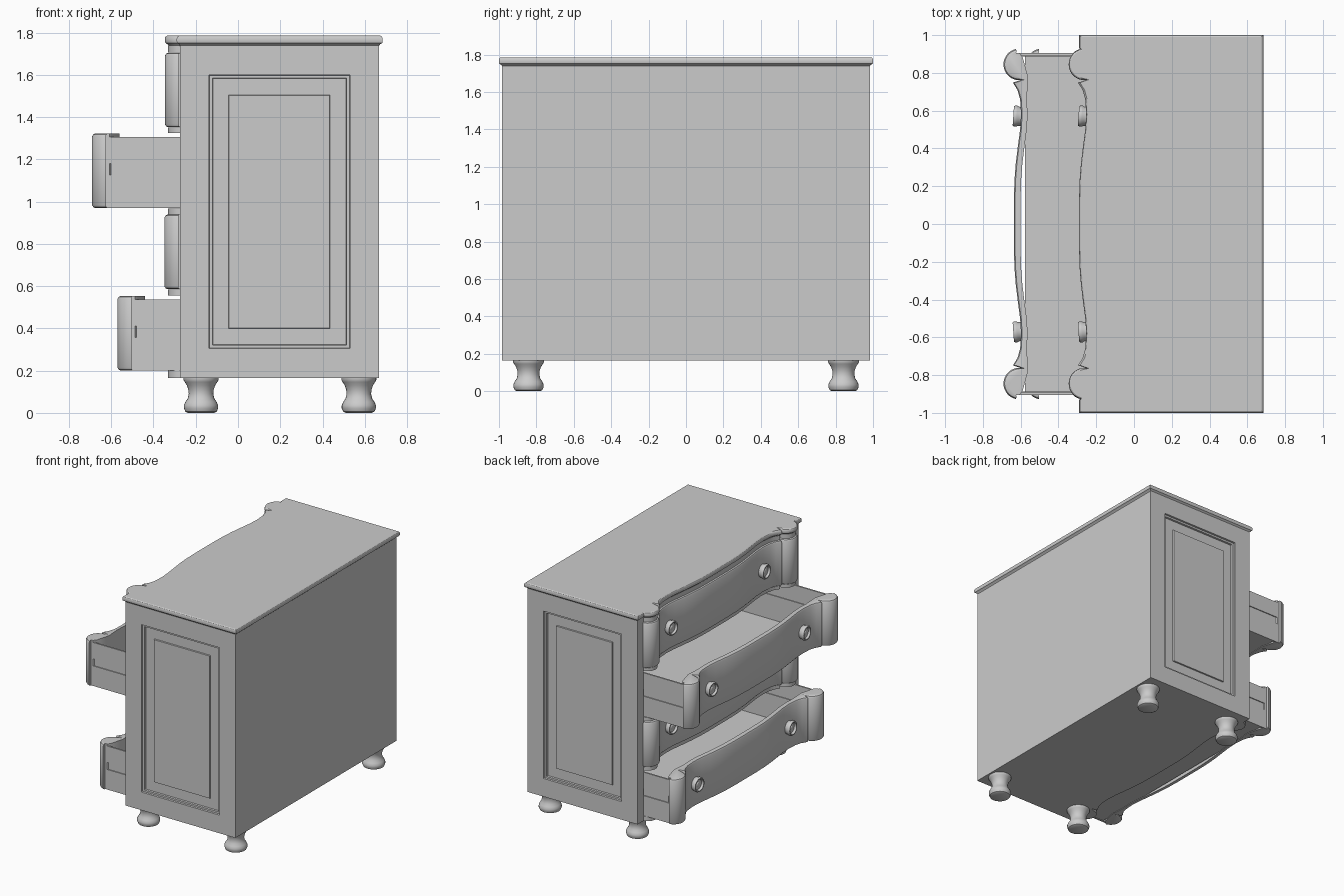
import bpy, bmesh, math
from mathutils import Matrix

cube = bpy.data.objects.get("Cube")
if cube:
    bpy.data.objects.remove(cube)

GREY = (0.6, 0.6, 0.6, 1)
paint = bpy.data.materials.new("grey_paint")
paint.use_nodes = True
paint.diffuse_color = GREY
paint.node_tree.nodes["Principled BSDF"].inputs["Base Color"].default_value = GREY


def finish(name, bm, smooth=True):
    bmesh.ops.recalc_face_normals(bm, faces=bm.faces)
    mesh = bpy.data.meshes.new(name)
    bm.to_mesh(mesh)
    bm.free()
    mesh.materials.append(paint)
    ob = bpy.data.objects.new(name, mesh)
    bpy.context.collection.objects.link(ob)
    if smooth:
        bpy.ops.object.select_all(action='DESELECT')
        ob.select_set(True)
        bpy.context.view_layer.objects.active = ob
        bpy.ops.object.shade_smooth_by_angle(angle=math.radians(32))
    return ob


def add_loft(bm, loops):
    """Skin equal-length closed loops and cap both ends."""
    rings = [[bm.verts.new(p) for p in loop] for loop in loops]
    for a, b in zip(rings, rings[1:]):
        for i in range(len(a)):
            j = (i + 1) % len(a)
            bm.faces.new((a[i], a[j], b[j], b[i]))
    bm.faces.new(rings[0])
    bm.faces.new(rings[-1])


def add_box(bm, x0, x1, y0, y1, z0, z1):
    add_loft(bm, [[(x0, y0, z), (x1, y0, z), (x1, y1, z), (x0, y1, z)] for z in (z0, z1)])


def add_lathe(bm, profile, matrix, n=28):
    add_loft(bm, [[matrix @ v for v in ring] for ring in (
        [Matrix.Rotation(math.tau * i / n, 3, 'Z') @ bpy_vec(r, z) for i in range(n)]
        for r, z in profile)])


def bpy_vec(r, z):
    return Matrix.Translation((r, 0, z)).to_translation()


# Serpentine plan: rounded corner column, cusp, then a long shallow wave
WAVE = [(-.250, .764), (-.296, .748), (-.272, .71), (-.258, .66), (-.253, .58), (-.258, .50),
        (-.270, .41), (-.281, .32), (-.288, .23), (-.291, .12)]


def half_front(d):
    """Front edge from the +y corner to the middle, set back by d."""
    pts = []
    for i in range(15):
        a = math.radians(102 + 160 * i / 14)
        pts.append((-.262 + (.084 - d) * math.cos(a), .845 + (.084 - d) * math.sin(a)))
    return pts + [(x + d, y) for x, y in WAVE]


def mirrored(half):
    return half + [(x, -y) for x, y in reversed(half)]


def slab(name, layers, lead, tail, shift=0):
    """Stack of plan outlines; lead/tail give the points before and after the front."""
    bm = bmesh.new()
    add_loft(bm, [[(x + shift, y, z) for x, y in
                   mirrored(lead(d) + half_front(d)) + tail(d)] for z, d in layers])
    return finish(name, bm)


# Moulded top
slab("top_board",
     [(1.735, .02), (1.745, .012), (1.751, .002), (1.758, 0), (1.772, 0), (1.781, .004), (1.785, .010)],
     lambda d: [(.685 - d, 1 - d), (-.29 + d, 1 - d), (-.29 + d, .93)], lambda d: [])

# Horizontal rails between the drawers, also closing the bottom and top
for name, z0, z1 in (("bottom_board", .165, .2), ("lower_rail", .556, .583), ("middle_rail", .94, .968),
                     ("upper_rail", 1.325, 1.35), ("top_rail", 1.705, 1.74)):
    slab(name, [(z0, .015), (z1, .015)],
         lambda d: [(.63, .915), (-.27, .915)], lambda d: [])


# Side walls with a recessed frame and raised panel
def rect(x0, x1, z0, z1, y):
    return [(x0, y, z0), (x1, y, z0), (x1, y, z1), (x0, y, z1)]


for side, s in (("left", 1), ("right", -1)):
    bm = bmesh.new()
    add_loft(bm, [rect(-.275, .667, .165, 1.74, .915 * s), rect(-.275, .667, .165, 1.74, .985 * s),
                  rect(-.138, .53, .305, 1.6, .985 * s), rect(-.136, .528, .307, 1.598, .972 * s),
                  rect(-.12, .514, .321, 1.584, .972 * s), rect(-.118, .512, .323, 1.582, .958 * s),
                  rect(-.045, .435, .4, 1.505, .958 * s), rect(-.043, .433, .402, 1.503, .968 * s)])
    finish(side + "_side_wall", bm, False)

bm = bmesh.new()
add_box(bm, .63, .667, -.915, .915, .165, 1.74)
finish("back_panel", bm, False)

# Turned feet
FOOT = [(.062, 0), (.074, .006), (.081, .022), (.081, .036), (.074, .052), (.063, .068),
        (.058, .09), (.06, .11), (.067, .13), (.077, .146), (.083, .156), (.083, .168)]
for xname, x in (("front", -.175), ("back", .572)):
    for yname, y in (("left", .842), ("right", -.842)):
        bm = bmesh.new()
        add_lathe(bm, FOOT, Matrix.Translation((x, y, 0)))
        finish(f"{xname}_{yname}_foot", bm)


# Drawers: serpentine front, thin open box with runner grooves, two ring pulls
def front_back_edge(d):
    half = [(-.262, .905), (-.245, .885), (-.215, .775)]
    half += [(x + .035, y) for x, y in WAVE[3:]]
    pts = mirrored(half)
    return pts[::-1]


PULL = [(.05, 0), (.056, .012), (.056, .022), (.051, .03), (.044, .03), (.04, .022),
        (.038, .014), (.018, .014), (.012, .018)]


def drawer(name, z, out):
    h = .352
    layers = [(z, .014), (z + .004, .006), (z + .014, 0), (z + h - .014, 0),
              (z + h - .004, .006), (z + h, .014)]
    slab(name + "_front", layers, lambda d: [(-.28, .905)], front_back_edge, -out)
    bm = bmesh.new()
    x0, x1 = -.262 - out, .61 - out
    for s in (1, -1):
        for y0, y1, za, zb in ((.893, .905, 0, .155), (.887, .898, .155, .21), (.893, .905, .21, .336)):
            add_box(bm, x0, x1, y0 * s, y1 * s, z + za, z + zb)
    add_box(bm, x1 - .012, x1, -.893, .893, z, z + .336)
    add_box(bm, x0 + .03, x1 - .012, -.893, .893, z + .004, z + .018)
    finish(name + "_box", bm, False)
    for side, s in (("left", 1), ("right", -1)):
        bm = bmesh.new()
        place = Matrix.Translation((-.264 - out, .57 * s, z + h / 2))
        place = place @ Matrix.Rotation(math.radians(-4 * s), 4, 'Z') @ Matrix.Rotation(-math.pi / 2, 4, 'Y')
        add_lathe(bm, [(.05, -.018)] + PULL, place)
        finish(f"{name}_{side}_pull", bm)


for name, z, out in (("top_drawer", 1.352, 0), ("upper_drawer", .97, .345),
                     ("lower_drawer", .586, .003), ("bottom_drawer", .201, .225)):
    drawer(name, z, out)
